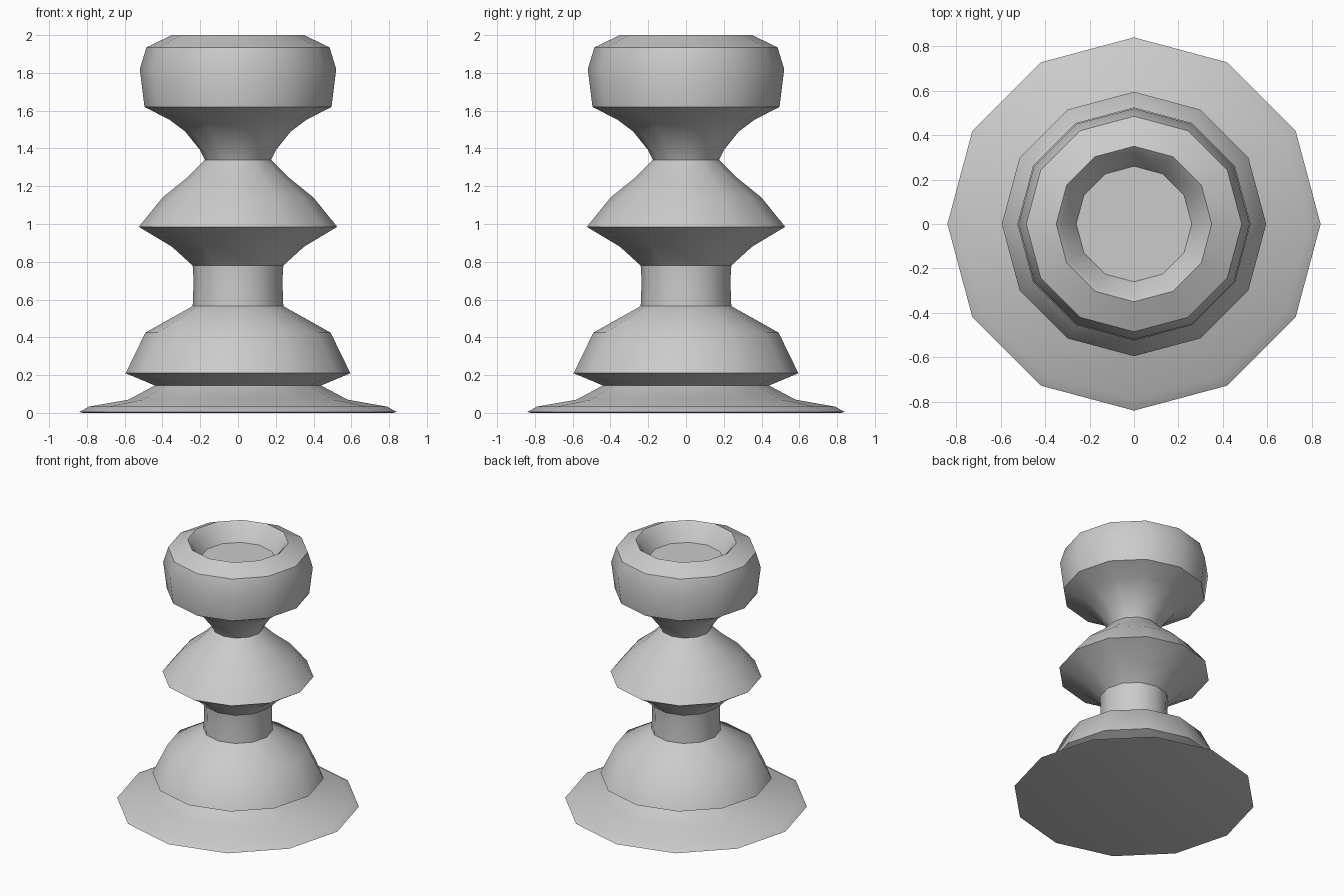
import bpy, bmesh
from math import cos, sin, pi, radians

default = bpy.data.objects.get("Cube")
if default:
    bpy.data.objects.remove(default, do_unlink=True)

SIDES = 12

grey = bpy.data.materials.new("plain grey")
grey.use_nodes = True
grey.diffuse_color = (0.6, 0.6, 0.6, 1)
grey.node_tree.nodes["Principled BSDF"].inputs["Base Color"].default_value = (0.6, 0.6, 0.6, 1)


def lathe(name, profile):
    """Revolve (radius, height) points about z and cap both ends."""
    bm = bmesh.new()
    angles = [2 * pi * i / SIDES for i in range(SIDES)]
    rings = [[bm.verts.new((r * cos(a), r * sin(a), z)) for a in angles] for r, z in profile]
    for low, high in zip(rings, rings[1:]):
        for i in range(SIDES):
            j = (i + 1) % SIDES
            bm.faces.new((low[i], low[j], high[j], high[i]))
    bm.faces.new(rings[0][::-1])
    bm.faces.new(rings[-1])
    mesh = bpy.data.meshes.new(name)
    bm.to_mesh(mesh)
    bm.free()
    mesh.materials.append(grey)
    obj = bpy.data.objects.new(name, mesh)
    bpy.context.collection.objects.link(obj)
    return obj


# Flared foot, lower bell, neck, pointed collar, waist and hollowed head
foot = [(0.82, 0), (0.84, 0.005), (0.79, 0.033), (0.58, 0.07), (0.44, 0.145)]
bell = [(0.595, 0.21), (0.49, 0.425), (0.24, 0.565)]
neck = [(0.235, 0.7), (0.24, 0.78)]
collar = [(0.35, 0.88), (0.525, 0.985), (0.4, 1.14), (0.27, 1.245)]
waist = [(0.175, 1.34), (0.2, 1.39), (0.28, 1.49), (0.36, 1.55)]
head = [(0.495, 1.62), (0.52, 1.82), (0.485, 1.935), (0.35, 2.0)]
hollow = [(0.325, 1.975), (0.26, 1.87)]

pillar = lathe("turned_pillar", foot + bell + neck + collar + waist + head + hollow)

bpy.ops.object.select_all(action="DESELECT")
pillar.select_set(True)
bpy.context.view_layer.objects.active = pillar
bpy.ops.object.shade_smooth_by_angle(angle=radians(40))
